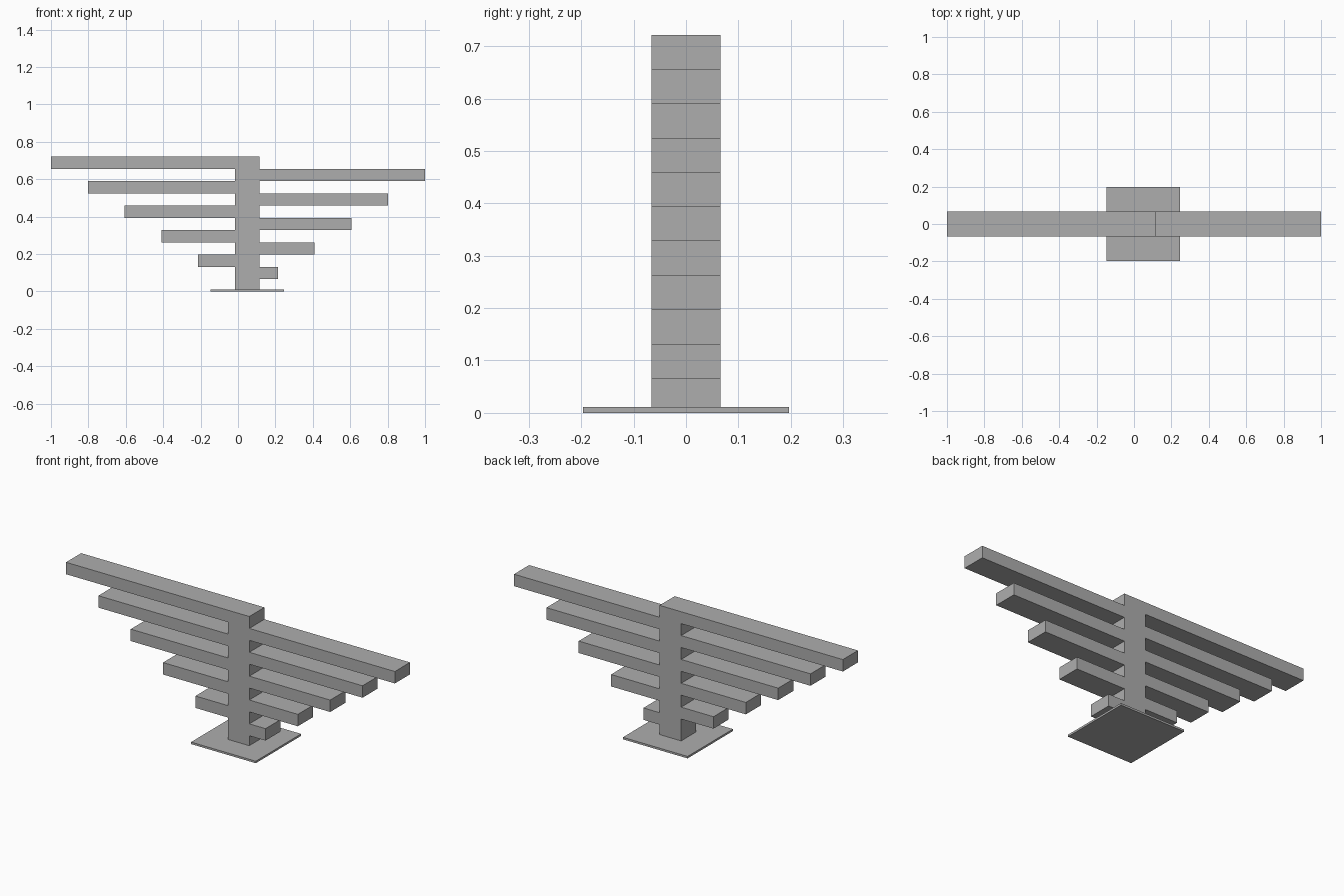
import bpy
import bmesh

cube = bpy.data.objects.get("Cube")
if cube:
    bpy.data.objects.remove(cube, do_unlink=True)

U = 2 / 30.5            # beam thickness; the whole span is 30.5 of these
LEFT = -1 + 15 * U      # post side faces
RIGHT = LEFT + 2 * U
MID = LEFT + U
BASE_H = 0.011

grey = bpy.data.materials.new("plain grey")
grey.use_nodes = True
colour = (0.42, 0.42, 0.42, 1)
grey.diffuse_color = colour
grey.node_tree.nodes["Principled BSDF"].inputs["Base Color"].default_value = colour


def extrude_profile(name, points, depth):
    """Closed x-z outline extruded symmetrically along y."""
    bm = bmesh.new()
    face = bm.faces.new([bm.verts.new((x, -depth / 2, z)) for x, z in points])
    new = bmesh.ops.extrude_face_region(bm, geom=[face])["geom"]
    verts = [v for v in new if isinstance(v, bmesh.types.BMVert)]
    bmesh.ops.translate(bm, verts=verts, vec=(0, depth, 0))
    bmesh.ops.recalc_face_normals(bm, faces=bm.faces)
    mesh = bpy.data.meshes.new(name)
    bm.to_mesh(mesh)
    bm.free()
    mesh.materials.append(grey)
    obj = bpy.data.objects.new(name, mesh)
    bpy.context.collection.objects.link(obj)
    return obj


# Post with staggered beams: up the right-hand side, then down the other
outline = [(LEFT, BASE_H), (RIGHT, BASE_H)]
for i in range(5):
    tip = RIGHT + (1.5 + 3 * i) * U
    low, high = (2 * i + 1) * U, (2 * i + 2) * U
    outline += [(RIGHT, low), (tip, low), (tip, high), (RIGHT, high)]
outline.append((RIGHT, 11 * U))
for i in reversed(range(5)):
    tip = LEFT - 3 * (i + 1) * U
    low, high = (2 * i + 2) * U, (2 * i + 3) * U
    if i < 4:
        outline.append((LEFT, high))
    outline += [(tip, high), (tip, low), (LEFT, low)]
extrude_profile("post_with_beams", outline, 2 * U)

# Thin square base plate
extrude_profile("base_plate", [(MID - 3 * U, 0), (MID + 3 * U, 0),
                               (MID + 3 * U, BASE_H), (MID - 3 * U, BASE_H)], 6 * U)
